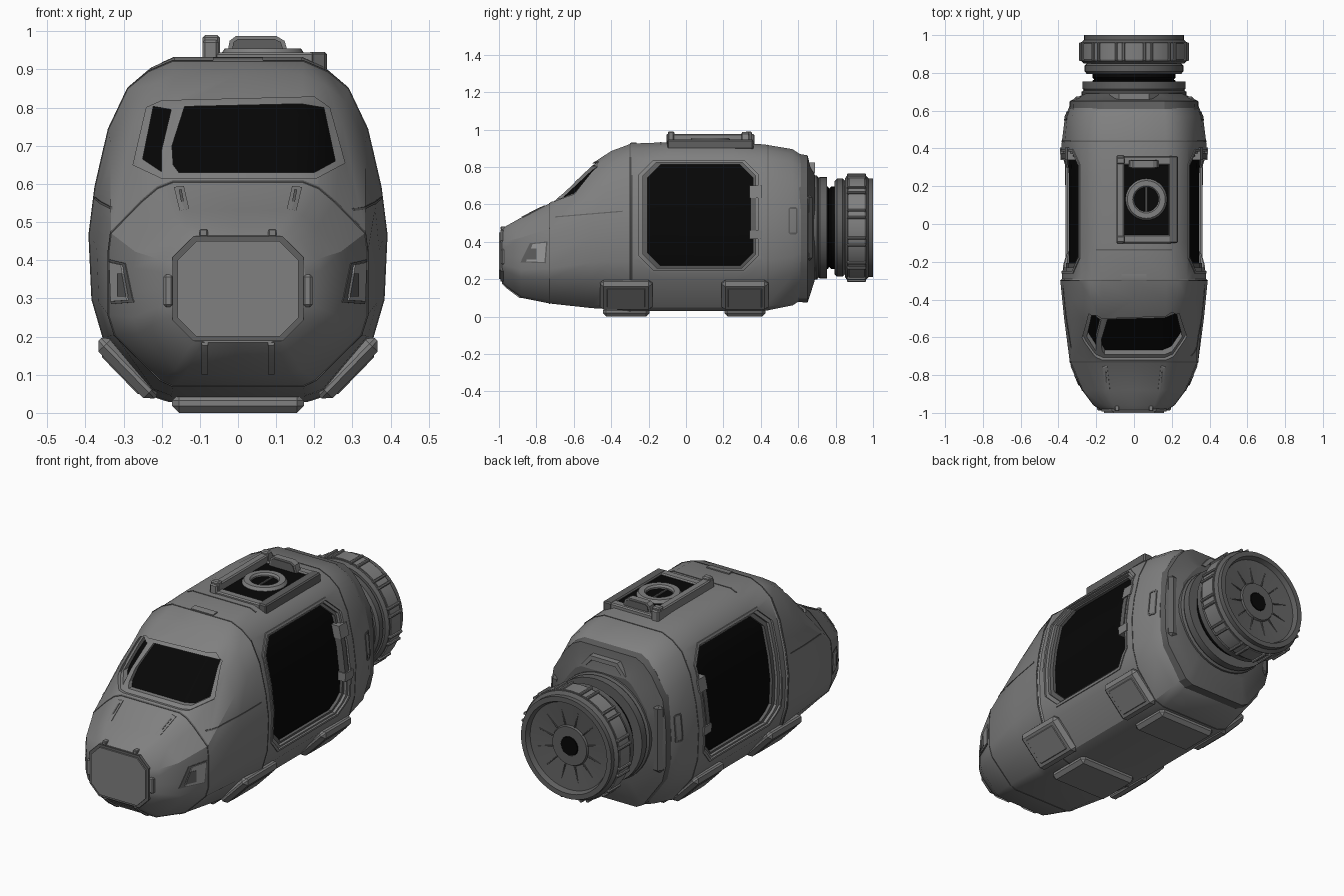
import bpy, bmesh, math
from mathutils import Matrix, Vector

if "Cube" in bpy.data.objects:
    bpy.data.objects.remove(bpy.data.objects["Cube"])


def material(name, value):
    m = bpy.data.materials.new(name)
    m.use_nodes = True
    m.diffuse_color = (value, value, value, 1)
    m.node_tree.nodes["Principled BSDF"].inputs["Base Color"].default_value = (value, value, value, 1)
    return m


GREY = material("hull grey", 0.215)
DARK = material("dark grey", 0.115)
LIGHT = material("light grey", 0.33)
BLACK = material("black", 0.002)


def finish(name, bm, mat):
    bmesh.ops.recalc_face_normals(bm, faces=bm.faces)
    mesh = bpy.data.meshes.new(name)
    bm.to_mesh(mesh)
    bm.free()
    ob = bpy.data.objects.new(name, mesh)
    bpy.context.collection.objects.link(ob)
    if mat:
        mesh.materials.append(mat)
    return ob


def smooth(ob, angle=0.45):
    bpy.ops.object.select_all(action='DESELECT')
    ob.select_set(True)
    bpy.context.view_layer.objects.active = ob
    bpy.ops.object.shade_smooth_by_angle(angle=angle)


def box(name, center, size, mat, turn=0.0, bevel=0.006):
    bm = bmesh.new()
    bmesh.ops.create_cube(bm, size=1)
    bmesh.ops.scale(bm, vec=size, verts=bm.verts)
    bmesh.ops.bevel(bm, geom=bm.edges[:], offset=bevel, segments=1, affect='EDGES')
    bmesh.ops.transform(bm, verts=bm.verts,
                        matrix=Matrix.Translation(center) @ Matrix.Rotation(turn, 4, 'Y'))
    return finish(name, bm, mat)


def prism(name, polygons, axis, lo, hi, mat=None):
    """Extrude polygons: (y, z) along x, or (x, z) along y."""
    bm = bmesh.new()
    for poly in polygons:
        place = (lambda p, d: (d, p[0], p[1])) if axis == 'x' else (lambda p, d: (p[0], d, p[1]))
        a = [bm.verts.new(place(p, lo)) for p in poly]
        b = [bm.verts.new(place(p, hi)) for p in poly]
        bm.faces.new(a)
        bm.faces.new(b[::-1])
        for i in range(len(a)):
            j = (i + 1) % len(a)
            bm.faces.new((a[i], b[i], b[j], a[j]))
    return finish(name, bm, mat)


def rect(a0, a1, z0, z1):
    return [(a0, z0), (a1, z0), (a1, z1), (a0, z1)]


def octagon(a0, a1, z0, z1, c):
    return [(a0 + c, z0), (a1 - c, z0), (a1, z0 + c), (a1, z1 - c),
            (a1 - c, z1), (a0 + c, z1), (a0, z1 - c), (a0, z0 + c)]


def both(poly):
    return [poly, [(-x, z) for x, z in poly]]


def boolean(ob, cutter, operation):
    mod = ob.modifiers.new("cut", 'BOOLEAN')
    mod.operation, mod.solver, mod.object = operation, 'EXACT', cutter
    bpy.context.view_layer.objects.active = ob
    bpy.ops.object.modifier_apply(modifier=mod.name)
    bpy.data.objects.remove(cutter)


# Half cross-sections as (share of half width, share of height)
BODY = [(0, 0), (.46, 0), (.6, .02), (.9, .18), (.98, .3), (1, .49),
        (.96, .63), (.87, .8), (.74, .92), (.6, .97), (.44, 1), (0, 1)]
NOSE = [(0, 0), (.5, 0), (.6, .03), (.95, .25), (1, .35), (1, .5),
        (1, .65), (.98, .75), (.75, .9), (.62, .97), (.5, 1), (0, 1)]
# Stations: y, half width, bottom, top, share of nose shape
HULL = [(-.985, .175, .185, .465, 1), (-.96, .215, .16, .485, 1), (-.88, .275, .10, .53, 1),
        (-.73, .34, .07, .605, 1), (-.5, .37, .045, .82, .3), (-.4, .38, .04, .885, .1),
        (-.3, .39, .03, .922, 0), (-.29, .38, .03, .925, 0), (-.1, .38, .03, .932, 0),
        (.25, .38, .03, .932, 0), (.42, .384, .03, .92, 0), (.57, .365, .06, .895, .2),
        (.615, .345, .09, .865, .4)]
REAR = [(.57, .348, .08, .875, .5), (.65, .34, .075, .862, .6),
        (.665, .31, .12, .8, 1), (.69, .26, .2, .755, 1)]


def loft(name, stations, mat, grow=0.0):
    bm = bmesh.new()
    rings = []
    for y, w, zb, zt, t in stations:
        w, zb, zt = w + grow, zb - grow, zt + grow
        half = [(w * (b[0] + (n[0] - b[0]) * t), zb + (zt - zb) * (b[1] + (n[1] - b[1]) * t))
                for b, n in zip(BODY, NOSE)]
        loop = half + [(-x, z) for x, z in half[-2:0:-1]]
        rings.append([bm.verts.new((x, y, z)) for x, z in loop])
    for a, b in zip(rings, rings[1:]):
        for i in range(len(a)):
            j = (i + 1) % len(a)
            bm.faces.new((a[i], a[j], b[j], b[i]))
    bm.faces.new(rings[0])
    bm.faces.new(rings[-1][::-1])
    return finish(name, bm, mat)


def fitted(name, polygons, axis, lo, hi, grow, mat, hole=None):
    """A part that follows the hull surface inside the given outline."""
    ob = loft(name, HULL, mat, grow)
    boolean(ob, prism("outline", polygons, axis, lo, hi), 'INTERSECT')
    if hole:
        boolean(ob, prism("hole", hole, axis, lo - .1, hi + .1), 'DIFFERENCE')
    smooth(ob)
    return ob


# Hull shell with door and windscreen openings over a black interior
DOOR = octagon(-.25, .385, .25, .835, .075)
DOOR_STEP = octagon(-.23, .372, .26, .825, .073)
DOOR_IN = octagon(-.207, .358, .272, .812, .07)
SCREEN = [(-.2, .615), (.205, .615), (.28, .655), (.24, .8), (.2, .828),
          (-.2, .818), (-.24, .8), (-.275, .65)]
PANE = [(-.155, .63), (.2, .63), (.255, .66), (.225, .8), (.165, .81), (-.14, .803), (-.173, .7), (-.17, .65)]
SIDE_PANE = [(-.25, .665), (-.2, .632), (-.2, .69), (-.175, .795), (-.222, .803)]
hull = loft("hull", HULL, GREY)
boolean(hull, prism("door_cut", [DOOR], 'x', -1, 1), 'DIFFERENCE')
boolean(hull, prism("screen_cut", [SCREEN], 'y', -1.2, -.35), 'DIFFERENCE')
smooth(hull)
smooth(loft("dark_interior", HULL, BLACK, -.035))
fitted("door_frames", [DOOR], 'x', -1, 1, -.006, GREY, [DOOR_STEP])
fitted("door_inner_frames", [DOOR_STEP], 'x', -1, 1, -.02, DARK, [DOOR_IN])
fitted("door_trim", [octagon(-.262, .397, .238, .847, .08)], 'x', -1, 1, .004, GREY, [DOOR])
fitted("windscreen_frame", [SCREEN], 'y', -1.2, -.35, -.012, GREY, [PANE, SIDE_PANE])

# Door hinges and rear side panels
fitted("door_hinges", [rect(.34, .405, z0, z1) for z0, z1 in ((.415, .46), (.635, .7))],
       'x', -1, 1, .008, GREY)
fitted("hinge_bar", [rect(.345, .375, .46, .635)], 'x', -1, 1, .001, DARK)
fitted("side_latches", [octagon(.548, .595, .44, .585, .008)], 'x', -1, 1, .003, DARK,
       [rect(.556, .587, .45, .575)])

# Panel seams around the hull
fitted("panel_seams", [rect(y, y + .006, -.2, 1.2) for y in (-.733, -.303, .435)], 'x', -1, 1, .002, DARK)
fitted("roof_seam", [rect(-.2, .2, .88, 1)], 'y', -.14, -.132, .002, DARK)
fitted("roof_latch", [rect(-.065, .065, .85, 1)], 'y', -.3, -.265, .006, GREY)
fitted("cheek_seams", [[(-.7, .53), (-.34, .56), (-.34, .566), (-.7, .536)]], 'x', -1, 1, .002, DARK)

# Nose lights, vents and strips
fitted("light_surrounds", [[(-.885, .29), (-.75, .285), (-.74, .402), (-.835, .392)]],
       'x', -1, 1, .002, DARK)
fitted("nose_lights", [[(-.855, .295), (-.757, .292), (-.748, .395), (-.82, .388)]],
       'x', -1, 1, .006, LIGHT)
fitted("light_shades", [[(-.855, .305), (-.8, .305), (-.8, .365), (-.83, .365)]], 'x', -1, 1, .008, DARK)
fitted("nose_vents", both([(.128, .535), (.153, .53), (.168, .592), (.142, .595)]), 'y', -1.2, -.5, .003, GREY)
fitted("nose_vent_slots", both([(.142, .555), (.149, .553), (.155, .585), (.148, .587)]),
       'y', -1.2, -.5, .005, DARK)
fitted("nose_strips", both(rect(.078, .096, .1, .185)), 'y', -1.2, -.6, .008, GREY)

# Nose hatch
prism("hatch_border", [octagon(-.172, .172, .188, .463, .055)], 'y', -.993, -.97, DARK)
prism("nose_hatch", [octagon(-.159, .159, .2, .45, .05)], 'y', -1, -.98, GREY)
for s, side in ((1, "left"), (-1, "right")):
    box(side + "_hatch_latch", (s * .182, -.968, .32), (.026, .04, .085), GREY)
    box(side + "_hatch_hinge", (s * .09, -.968, .472), (.022, .045, .02), GREY, bevel=.003)

# Landing pads along the lower corners and belly
for y, length, place in ((-.32, .28, "front"), (.315, .25, "rear")):
    for s, side in ((1, "left"), (-1, "right")):
        box(f"{place}_{side}_pad", (s * .289, y, .117), (.21, length, .05), GREY, -s * .8, .02)
        box(f"{place}_{side}_pad_plate", (s * .3, y, .107), (.15, length * .76, .027), GREY, -s * .8, .008)
    box(f"{place}_belly_pad", (0, y, .025), (.345, length - .03, .05), GREY, 0, .018)

# Roof hatch: tray, rails, handle and ring
box("roof_tray", (.07, .13, .912), (.28, .45, .05), BLACK)
box("roof_rail_right", (-.072, .13, .947), (.042, .47, .06), GREY)
box("roof_rail_left", (.208, .13, .92), (.05, .46, .052), DARK)
for y, place in ((-.08, "front"), (.335, "rear")):
    box(f"roof_{place}_bar", (.065, y, .925), (.27, .045, .04), GREY)
    box(f"roof_{place}_post", (-.07, y, .96), (.045, .035, .06), GREY)
prism("roof_handle", [[(-.03, .93), (.135, .93), (.122, .975), (.1, .988), (-.005, .988), (-.022, .975)]],
      'y', .3, .335, GREY)
prism("roof_handle_inset", [[(-.018, .938), (.123, .938), (.112, .972), (.095, .98), (0, .98), (-.012, .972)]],
      'y', .295, .34, DARK)


def lathe(name, profile, mat, steps=40, center=(0, 0, .475), axis='Y'):
    """Spin (radius, distance along axis) points into a closed shape."""
    bm = bmesh.new()
    pts = [Vector((r, d, 0) if axis == 'Y' else (r, 0, d)) for r, d in profile]
    vs = [bm.verts.new(p + Vector(center)) for p in pts]
    edges = [bm.edges.new(e) for e in zip(vs, vs[1:])]
    bmesh.ops.spin(bm, geom=vs + edges, cent=center, steps=steps, angle=math.tau,
                   axis=(0, 1, 0) if axis == 'Y' else (0, 0, 1))
    bmesh.ops.remove_doubles(bm, verts=bm.verts, dist=.0005)
    ob = finish(name, bm, mat)
    smooth(ob)
    return ob


lathe("roof_ring", [(.065, .925), (.105, .925), (.11, .94), (.1, .955), (.072, .955), (.065, .945), (.065, .925)],
      GREY, 28, (.065, .13, 0), 'Z')
box("roof_ring_bar", (.065, .13, .938), (.012, .14, .01), DARK, bevel=.002)

# Rear bulkhead with side ribs and an arched handle
smooth(loft("rear_bulkhead", REAR, DARK))
arch = [(.13, .765), (.08, .825), (-.08, .825), (-.13, .765),
        (-.105, .765), (-.07, .803), (.07, .803), (.105, .765)]
prism("bulkhead_handle", [arch], 'y', .65, .69, GREY)
for s, side in ((1, "left"), (-1, "right")):
    box(side + "_bulkhead_rib", (s * .295, .645, .475), (.06, .06, .36), DARK, 0, .018)

# Engine
lathe("engine_collar", [(0, .66), (.278, .66), (.278, .7), (.266, .708), (.272, .716), (.272, .755), (0, .755)], DARK)
lathe("engine_neck", [(0, .74), (.22, .74), (.22, .76), (.21, .765), (.22, .775), (.22, .82), (0, .82)], BLACK)
lathe("engine_inner_ring", [(0, .795), (.25, .795), (.262, .808), (.262, .838), (.245, .855), (0, .855)], DARK)
lathe("engine_housing", [(0, .85), (.265, .85), (.28, .863), (.28, .962), (.264, .975), (.264, 1), (.238, 1),
                         (.228, .975), (.105, .962), (.1, .972), (.05, .972), (.045, .95), (0, .95)], DARK, 48)
lathe("engine_band", [(.25, .872), (.285, .872), (.285, .955), (.25, .955)], GREY, 48)
lathe("engine_hub", [(0, .955), (.05, .955), (.05, .976), (0, .976)], BLACK, 8)
for i in range(12):
    turn = math.tau * (i + .5) / 12
    out = Vector((math.cos(turn), 0, -math.sin(turn)))
    side = Vector((math.sin(turn), 0, math.cos(turn)))
    mid = Vector((0, 0, .475))
    box(f"engine_fin_{i + 1}", mid + out * .165 + Vector((0, .964, 0)), (.115, .014, .005), DARK, turn, .001)
    for n, shift in enumerate((-.02, .02)):
        box(f"engine_lug_{i + 1}_{n + 1}", mid + out * .281 + side * shift + Vector((0, .912, 0)),
            (.026, .1, .014), GREY, turn, .004)
